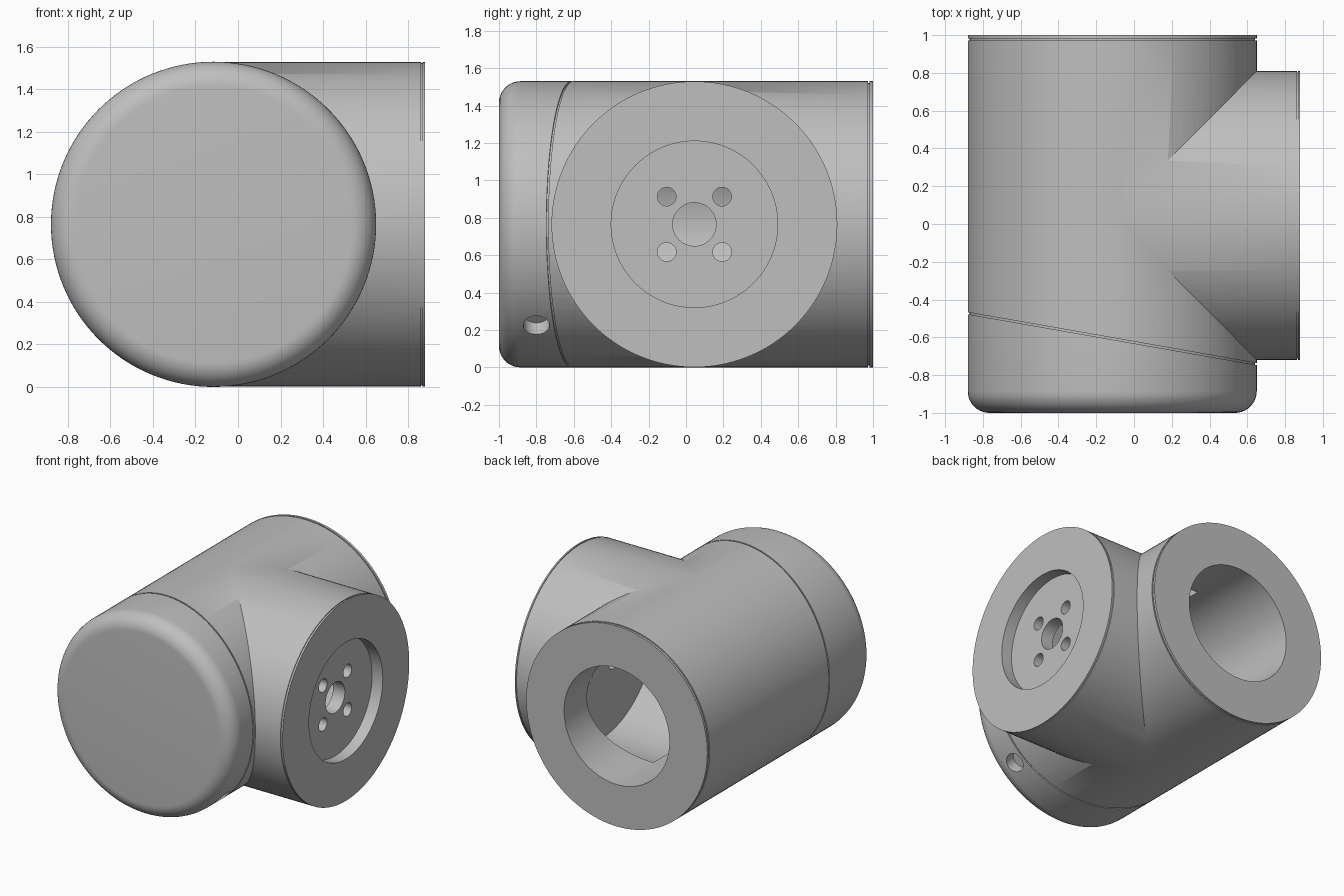
import bpy, bmesh, math
from mathutils import Matrix, Vector

cube = bpy.data.objects.get("Cube")
if cube:
    bpy.data.objects.remove(cube, do_unlink=True)

R, CX, CY = 0.765, -0.115, 0.045      # tube radius, main axis x, branch axis y
MAIN = Vector((CX, 0, R))
BRANCH = Vector((0, CY, R))
SLANT = -0.176                        # slope of the cap seam

grey = bpy.data.materials.new("satin_grey")
grey.diffuse_color = (0.52, 0.52, 0.52, 1)
grey.use_nodes = True
grey.node_tree.nodes["Principled BSDF"].inputs["Base Color"].default_value = grey.diffuse_color


def lathe(name, profile, axis, origin, segs=128, closed=False):
    """Turn (radius, distance) points around an axis through origin."""
    bm = bmesh.new()
    rings = []
    for r, d in profile:
        rings.append([bm.verts.new((r * math.cos(a), r * math.sin(a), d))
                      for a in (2 * math.pi * i / segs for i in range(segs))])
    pairs = list(zip(rings, rings[1:]))
    if closed:
        pairs.append((rings[-1], rings[0]))
    else:
        bm.faces.new(rings[0])
        bm.faces.new(rings[-1])
    for a, b in pairs:
        for i in range(segs):
            j = (i + 1) % segs
            bm.faces.new((a[i], a[j], b[j], b[i]))
    turn = Vector(axis).to_track_quat('Z', 'Y').to_matrix().to_4x4()
    bm.transform(Matrix.Translation(origin) @ turn)
    bmesh.ops.recalc_face_normals(bm, faces=bm.faces)
    me = bpy.data.meshes.new(name)
    bm.to_mesh(me)
    bm.free()
    me.materials.append(grey)
    ob = bpy.data.objects.new(name, me)
    bpy.context.collection.objects.link(ob)
    return ob


def rod(name, r, start, end, axis, origin, segs=128):
    return lathe(name, [(r, start), (r, end)], axis, origin, segs)


def combine(target, tool, operation):
    mod = target.modifiers.new(tool.name, 'BOOLEAN')
    mod.object, mod.operation, mod.solver = tool, operation, 'EXACT'
    tool.hide_render = True
    bpy.context.view_layer.objects.active = target
    bpy.ops.object.modifier_apply(modifier=mod.name)
    bpy.data.objects.remove(tool, do_unlink=True)


# Main tube with a rounded closed front and a fine groove near the back
fillet = 0.115
profile = [(R - fillet + fillet * math.sin(a), -1 + fillet - fillet * math.cos(a))
           for a in (math.pi / 2 * i / 10 for i in range(11))]
profile += [(R, 0.972), (R - 0.01, 0.972), (R - 0.01, 0.982), (R, 0.982), (R, 1)]
housing = lathe("tee_housing", profile, (0, 1, 0), MAIN)

# Side branch with a fine stepped lip
branch = lathe("branch", [(R - 0.001, CX), (R - 0.001, 0.862), (R - 0.007, 0.862),
                          (R - 0.007, 0.869), (R - 0.001, 0.869), (R - 0.001, 0.88)],
               (1, 0, 0), BRANCH)
combine(housing, branch, 'UNION')

# Slanted seam of the front cap
seam = lathe("seam_cutter", [(R - 0.009, -0.005), (R + 0.04, -0.005),
                             (R + 0.04, 0.005), (R - 0.009, 0.005)],
             (0, 1, 0), MAIN, closed=True)
for v in seam.data.vertices:
    v.co.y += -0.607 + SLANT * (v.co.x - CX)
combine(housing, seam, 'DIFFERENCE')

# Back bore, branch chamber and recessed mounting plate
combine(housing, rod("bore_cutter", 0.445, -0.7, 1.1, (0, 1, 0), MAIN), 'DIFFERENCE')
combine(housing, rod("chamber_cutter", 0.68, CX, 0.69, (1, 0, 0), BRANCH), 'DIFFERENCE')
combine(housing, rod("recess_cutter", 0.445, 0.79, 1, (1, 0, 0), BRANCH), 'DIFFERENCE')

# Centre hole and four bolt holes through the plate
combine(housing, rod("centre_hole", 0.116, 0.6, 0.9, (1, 0, 0), BRANCH, 64), 'DIFFERENCE')
for sy in (-1, 1):
    for sz in (-1, 1):
        spot = BRANCH + Vector((0, sy * 0.148, sz * 0.148))
        combine(housing, rod("bolt_hole", 0.05, 0.6, 0.9, (1, 0, 0), spot, 32), 'DIFFERENCE')

# Angled port in the lower side of the cap
combine(housing, rod("cap_port", 0.07, R - 0.09, R + 0.1, (1, 0, -1),
                     MAIN + Vector((0, -0.8, 0)), 48), 'DIFFERENCE')

bpy.ops.object.select_all(action='DESELECT')
housing.select_set(True)
bpy.context.view_layer.objects.active = housing
bpy.ops.object.shade_smooth_by_angle(angle=math.radians(30))
